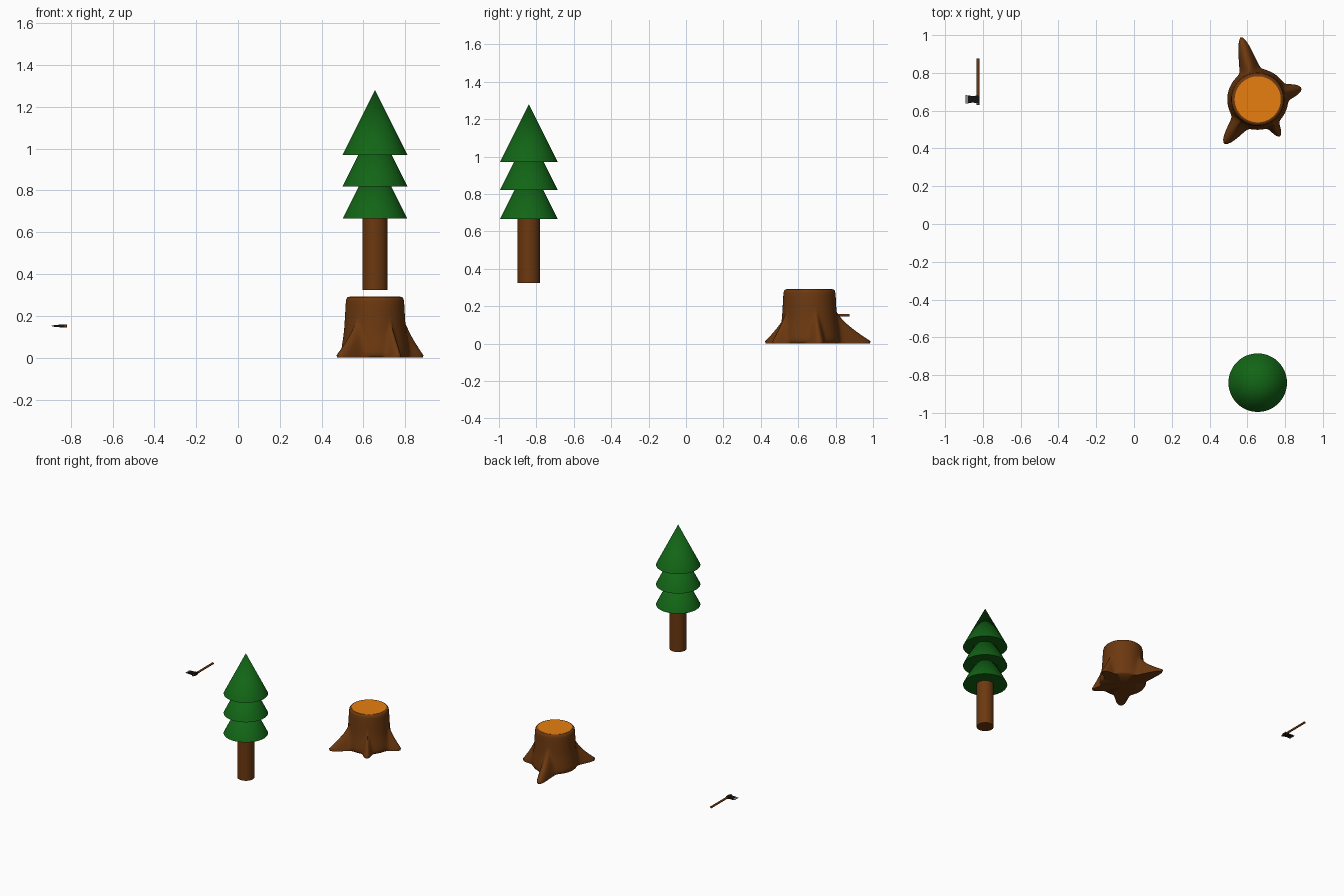
import bpy, bmesh
from math import sin, cos, pi, radians

if "Cube" in bpy.data.objects:
    bpy.data.objects.remove(bpy.data.objects["Cube"])


def material(name, r, g, b):
    m = bpy.data.materials.new(name)
    m.diffuse_color = (r, g, b, 1)
    m.use_nodes = True
    m.node_tree.nodes["Principled BSDF"].inputs["Base Color"].default_value = m.diffuse_color
    return m


GREEN = material("needles", 0.006, 0.13, 0.008)
BROWN = material("bark", 0.15, 0.04, 0.005)
ORANGE = material("cut_wood", 0.8, 0.21, 0.005)
BLACK = material("iron", 0.006, 0.006, 0.006)
STEEL = material("steel", 0.25, 0.25, 0.25)


def add_object(name, bm, mat, smooth_angle=None):
    bmesh.ops.recalc_face_normals(bm, faces=bm.faces)
    me = bpy.data.meshes.new(name)
    bm.to_mesh(me)
    bm.free()
    me.materials.append(mat)
    if smooth_angle is not None:
        me.polygons.foreach_set("use_smooth", [True] * len(me.polygons))
        me.set_sharp_from_angle(angle=radians(smooth_angle))
    ob = bpy.data.objects.new(name, me)
    bpy.context.collection.objects.link(ob)
    return ob


def cone(name, r1, r2, depth, base, mat, segments=48):
    """Capped cone or cylinder standing on the point base."""
    bm = bmesh.new()
    bmesh.ops.create_cone(bm, cap_ends=True, segments=segments,
                          radius1=r1, radius2=r2, depth=depth)
    bmesh.ops.translate(bm, verts=bm.verts, vec=(0, 0, depth / 2))
    ob = add_object(name, bm, mat, 30)
    ob.location = base
    return ob


def loft(bm, rings):
    """Skin a list of closed rings of coordinates; returns the vertex rings."""
    vr = [[bm.verts.new(p) for p in ring] for ring in rings]
    n = len(vr[0])
    for a, b in zip(vr, vr[1:]):
        for i in range(n):
            j = (i + 1) % n
            bm.faces.new((a[i], a[j], b[j], b[i]))
    return vr


# Pine tree: trunk and three stacked cones
TX, TY = 0.655, -0.84
cone("tree_trunk", 0.06, 0.06, 0.36, (TX, TY, 0.325), BROWN)
for i, z in enumerate((0.665, 0.82, 0.97)):
    cone(f"tree_tier_{i + 1}", 0.155, 0, 0.31, (TX, TY, z), GREEN)

# Stump: body rings (z, radius) and roots (angle, length, half width, taper)
SX, SY = 0.655, 0.66
BODY = [(0, 0.152), (0.012, 0.16), (0.025, 0.161), (0.04, 0.16), (0.055, 0.158),
        (0.07, 0.156), (0.09, 0.153), (0.11, 0.15), (0.13, 0.148), (0.15, 0.146),
        (0.17, 0.145), (0.2, 0.143), (0.24, 0.141), (0.27, 0.139),
        (0.283, 0.136), (0.29, 0.13), (0.29, 0.118)]
ROOTS = [(105, 0.355, 0.085, 0.18), (14, 0.242, 0.075, 0.2),
         (-59, 0.232, 0.06, 0.17), (233, 0.302, 0.08, 0.18)]


def stump_radius(a, z, base):
    total = base ** 10
    t = z / 0.19
    if t < 1:
        for ang, length, width, taper in ROOTS:
            d = a - radians(ang)
            if cos(d) <= 0:
                continue
            side = width * (1 - t) ** 0.5 / (abs(sin(d)) + taper)
            tip = base + (length - base) * (1 - t) ** 1.7 * (1.08 if z else 0.93)
            total += (side ** -8 + tip ** -8) ** -1.25
    return total ** 0.1


N = 160
rings = []
for z, base in BODY:
    ring = []
    for k in range(N):
        a = 2 * pi * k / N
        r = stump_radius(a, z, base)
        ring.append((SX + r * cos(a), SY + r * sin(a), z))
    rings.append(ring)
bm = bmesh.new()
vr = loft(bm, rings)
for ring, z in ((vr[0], 0.0), (vr[-1], 0.29)):
    c = bm.verts.new((SX, SY, z))
    for k in range(N):
        bm.faces.new((ring[k], ring[(k + 1) % N], c))
add_object("stump", bm, BROWN, 60)
cone("stump_cut_face", 0.122, 0.122, 0.006, (SX, SY, 0.286), ORANGE, 64)

# Axe lying level: handle along y, head pointing to -x
handle = cone("axe_handle", 0.0075, 0.0075, 0.245, (-0.826, 0.875, 0.152), BROWN, 16)
handle.rotation_euler = (pi / 2, 0, 0)


def axe_part(name, stations, mat):
    """Stations are (x, half height in y, half thickness in z)."""
    bm = bmesh.new()
    vr = loft(bm, [[(x, 0.66 + sy * h, 0.152 + sz * t)
                    for sy, sz in ((-1, -1), (1, -1), (1, 1), (-1, 1))]
                   for x, h, t in stations])
    bm.faces.new(vr[0])
    bm.faces.new(vr[-1])
    add_object(name, bm, mat)


axe_part("axe_head", [(-0.817, 0.019, 0.008), (-0.838, 0.019, 0.008),
                      (-0.855, 0.017, 0.006), (-0.879, 0.021, 0.004)], BLACK)
axe_part("axe_blade_edge", [(-0.879, 0.021, 0.004), (-0.893, 0.023, 0.0008)], STEEL)
